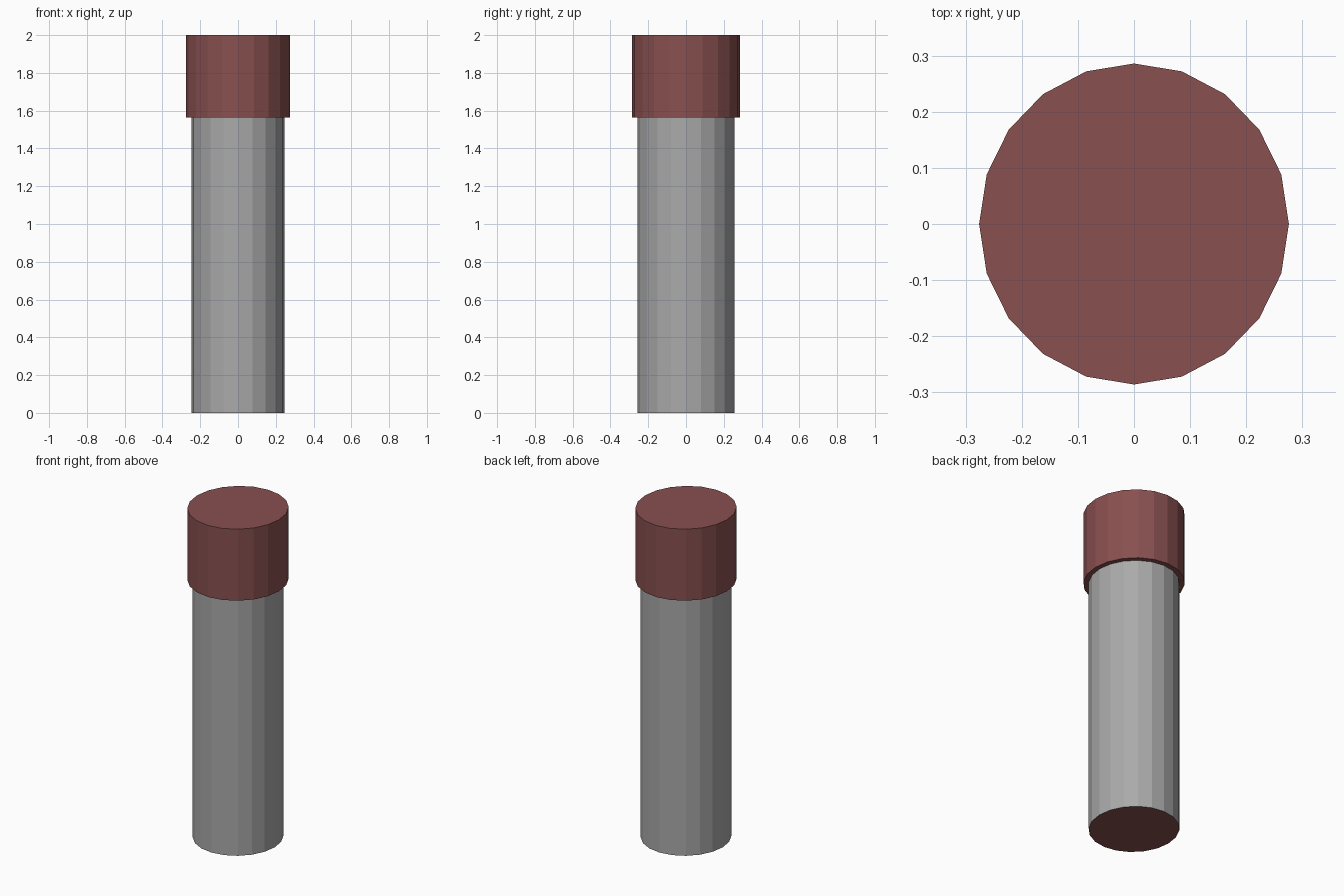
import bpy, bmesh
from math import pi, sin, cos

if "Cube" in bpy.data.objects:
    bpy.data.objects.remove(bpy.data.objects["Cube"])

SIDES = 20
RATIO = 0.286 / 0.276   # slightly deeper (y) than wide (x)

red = bpy.data.materials.new("dark_red")
red.diffuse_color = (0.25, 0.08, 0.08, 1)
red.use_nodes = True
red.node_tree.nodes["Principled BSDF"].inputs["Base Color"].default_value = red.diffuse_color
grey = bpy.data.materials.new("grey")
grey.diffuse_color = (0.4, 0.4, 0.4, 1)
grey.use_nodes = True
grey.node_tree.nodes["Principled BSDF"].inputs["Base Color"].default_value = grey.diffuse_color


def ring(bm, r, z):
    return [bm.verts.new((r * cos(2 * pi * i / SIDES),
                          r * RATIO * sin(2 * pi * i / SIDES), z))
            for i in range(SIDES)]


def bridge(bm, low, high):
    for i in range(SIDES):
        j = (i + 1) % SIDES
        bm.faces.new((low[i], low[j], high[j], high[i]))


def finish(bm, name, materials):
    me = bpy.data.meshes.new(name)
    bm.to_mesh(me)
    bm.free()
    for m in materials:
        me.materials.append(m)
    bpy.context.collection.objects.link(bpy.data.objects.new(name, me))


Z_STEP = 1.565

# Grey shaft with a red base face
bm = bmesh.new()
low, high = ring(bm, 0.247, 0), ring(bm, 0.247, Z_STEP)
bridge(bm, low, high)
bm.faces.new(low[::-1]).material_index = 1
finish(bm, "shaft", [grey, red])

# Wider red cap with a ring-shaped underside meeting the shaft
bm = bmesh.new()
inner, low, high = ring(bm, 0.247, Z_STEP), ring(bm, 0.276, Z_STEP), ring(bm, 0.276, 2)
bridge(bm, inner, low)
bridge(bm, low, high)
bm.faces.new(high)
finish(bm, "cap", [red])
